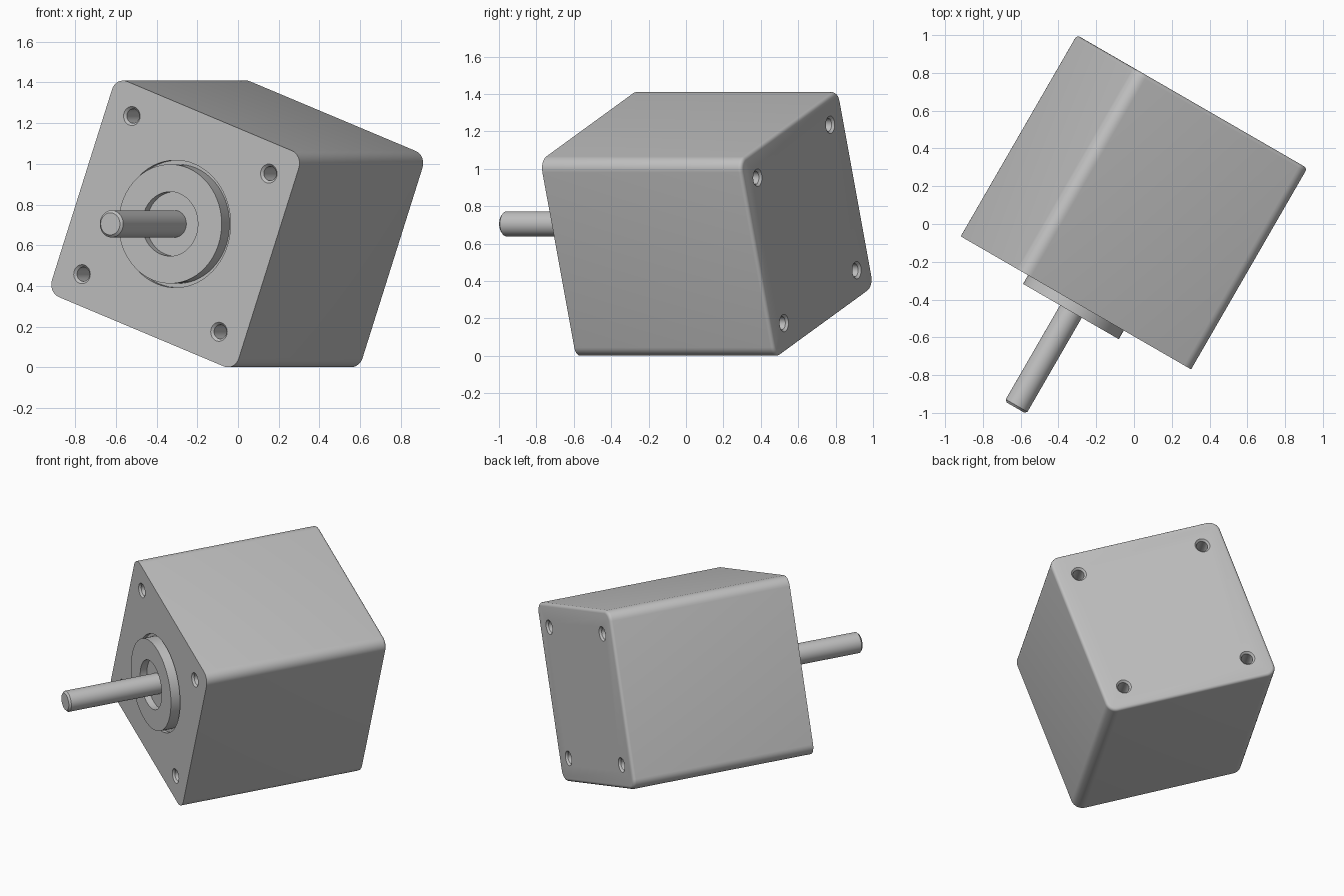
import bpy, bmesh, math
from mathutils import Matrix

cube = bpy.data.objects.get("Cube")
if cube:
    bpy.data.objects.remove(cube, do_unlink=True)

# Local frame: origin at the centre of the front plate, front faces -y
SIDE, LENGTH, CORNER = 1.128, 1.23, 0.066
HOLE = 0.4135
POSE = (Matrix.Translation((-0.3075, -0.4175, 0.705))
        @ Matrix.Rotation(math.radians(-30), 4, 'Z')
        @ Matrix.Rotation(math.radians(20), 4, 'Y'))

metal = bpy.data.materials.new("grey_metal")
metal.use_nodes = True
GREY = (0.53, 0.53, 0.53, 1)
metal.diffuse_color = GREY
metal.node_tree.nodes["Principled BSDF"].inputs["Base Color"].default_value = GREY


def make(name, bm):
    bmesh.ops.recalc_face_normals(bm, faces=bm.faces)
    mesh = bpy.data.meshes.new(name)
    bm.to_mesh(mesh)
    bm.free()
    mesh.materials.append(metal)
    obj = bpy.data.objects.new(name, mesh)
    bpy.context.collection.objects.link(obj)
    obj.matrix_world = POSE
    return obj


def lathe(name, profile, x=0, z=0, steps=64):
    """Revolve (radius, y) points round an axis parallel to y."""
    bm = bmesh.new()
    verts = [bm.verts.new((r, y, 0)) for r, y in profile]
    edges = [bm.edges.new(pair) for pair in zip(verts, verts[1:])]
    bmesh.ops.spin(bm, geom=verts + edges, cent=(0, 0, 0), axis=(0, 1, 0),
                   angle=math.tau, steps=steps)
    bmesh.ops.remove_doubles(bm, verts=bm.verts, dist=1e-5)
    bmesh.ops.translate(bm, verts=bm.verts, vec=(x, 0, z))
    return make(name, bm)


def smooth(obj):
    bpy.ops.object.select_all(action='DESELECT')
    obj.select_set(True)
    bpy.context.view_layer.objects.active = obj
    bpy.ops.object.shade_smooth_by_angle(angle=math.radians(30))


def cut(target, cutter):
    mod = target.modifiers.new("cut", 'BOOLEAN')
    mod.operation, mod.solver, mod.object = 'DIFFERENCE', 'EXACT', cutter
    cutter.hide_render = True
    bpy.context.view_layer.objects.active = target
    bpy.ops.object.modifier_apply(modifier=mod.name)
    bpy.data.objects.remove(cutter, do_unlink=True)


# Housing: square block, rounded long edges, softened rear rim
bm = bmesh.new()
bmesh.ops.create_cube(bm, size=1)
bmesh.ops.scale(bm, verts=bm.verts, vec=(SIDE, LENGTH, SIDE))
bmesh.ops.translate(bm, verts=bm.verts, vec=(0, LENGTH / 2, 0))
long_edges = [e for e in bm.edges
              if abs(e.verts[0].co.y - e.verts[1].co.y) > 0.1]
bmesh.ops.bevel(bm, geom=long_edges, offset=CORNER, segments=8, profile=0.5,
                affect='EDGES')
rear_rim = [e for e in bm.edges if all(v.co.y > LENGTH - 0.001 for v in e.verts)]
bmesh.ops.bevel(bm, geom=rear_rim, offset=0.02, segments=4, profile=0.5,
                affect='EDGES')
housing = make("housing", bm)

# Shallow ring recess round the boss
cut(housing, lathe("recess_cutter",
                   [(0, -0.1), (0.313, -0.1), (0.313, 0.025), (0, 0.025)]))

# Countersunk screw holes, four in front and four at the rear
for sx in (-1, 1):
    for sz in (-1, 1):
        for start, way in ((0, 1), (LENGTH, -1)):
            shape = [(0, -0.02), (0.047, -0.02), (0.047, 0), (0.035, 0.012),
                     (0.035, 0.14), (0, 0.14)]
            shape = [(r, start + way * d) for r, d in shape]
            cut(housing, lathe("hole_cutter", shape, sx * HOLE, sz * HOLE, 32))
smooth(housing)

# Raised boss with a bearing pocket
smooth(lathe("pilot_boss", [(0, 0.03), (0.293, 0.03), (0.293, -0.053),
                            (0.158, -0.053), (0.158, -0.008), (0, -0.008)]))

# Output shaft with a chamfered tip
smooth(lathe("output_shaft", [(0, 0.01), (0.0665, 0.01), (0.0665, -0.628),
                              (0.0545, -0.64), (0, -0.64)]))
